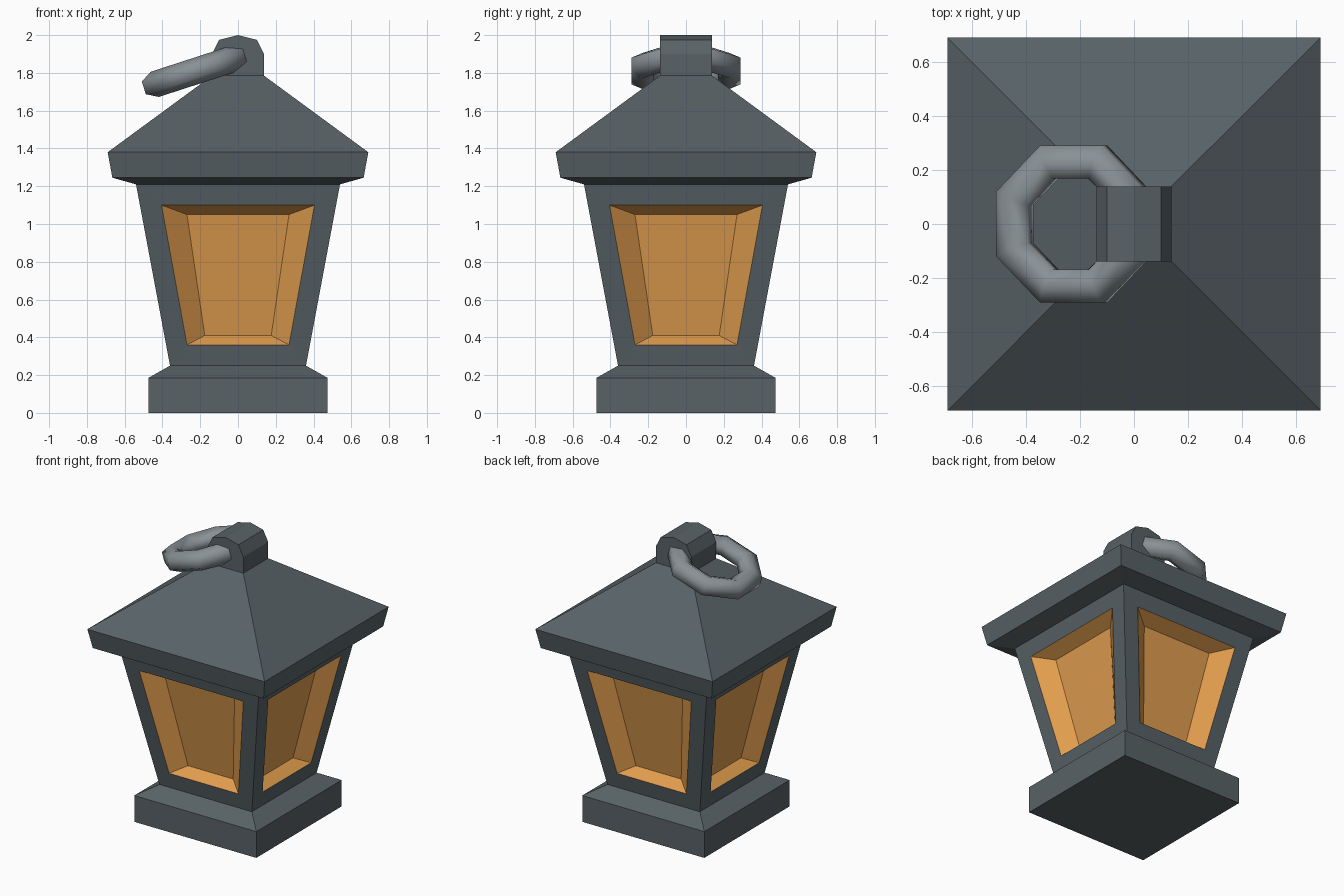
import bpy, bmesh, math
from mathutils import Matrix, Vector

if "Cube" in bpy.data.objects:
    bpy.data.objects.remove(bpy.data.objects["Cube"])


def material(name, rgb):
    m = bpy.data.materials.new(name)
    m.diffuse_color = (*rgb, 1)
    m.use_nodes = True
    m.node_tree.nodes["Principled BSDF"].inputs["Base Color"].default_value = m.diffuse_color
    return m


iron = material("dark iron", (0.098, 0.122, 0.133))
amber = material("amber glass", (0.75, 0.335, 0.076))
steel = material("grey steel", (0.25, 0.285, 0.305))


def finish(name, bm, mats):
    bmesh.ops.remove_doubles(bm, verts=bm.verts, dist=0.0005)
    bmesh.ops.recalc_face_normals(bm, faces=bm.faces)
    me = bpy.data.meshes.new(name)
    bm.to_mesh(me)
    bm.free()
    for m in mats:
        me.materials.append(m)
    ob = bpy.data.objects.new(name, me)
    bpy.context.collection.objects.link(ob)
    return ob


def square(bm, half, z):
    return [bm.verts.new((sx * half, sy * half, z))
            for sx, sy in ((-1, -1), (1, -1), (1, 1), (-1, 1))]


def bridge(bm, a, b, mat=0):
    n = len(a)
    for i in range(n):
        f = bm.faces.new((a[i], a[(i + 1) % n], b[(i + 1) % n], b[i]))
        f.material_index = mat


# lantern body: square profile (half width, height), walls between rows 2 and 3
profile = [(0.475, 0), (0.475, 0.185), (0.36, 0.25), (0.54, 1.21),
           (0.665, 1.245), (0.69, 1.38), (0.138, 1.785)]
bm = bmesh.new()
rows = [square(bm, h, z) for h, z in profile]
bm.faces.new(rows[0])
bm.faces.new(rows[-1])
for i in range(len(rows) - 1):
    if i != 2:
        bridge(bm, rows[i], rows[i + 1])


# four walls, each with a recessed amber window
def trapezoid(rot, lo, hi):
    (w0, y0, z0), (w1, y1, z1) = lo, hi
    pts = [(-w0, -y0, z0), (w0, -y0, z0), (w1, -y1, z1), (-w1, -y1, z1)]
    return [bm.verts.new(rot @ Vector(p)) for p in pts]


for k in range(4):
    rot = Matrix.Rotation(k * math.pi / 2, 3, 'Z')
    wall = trapezoid(rot, (0.36, 0.36, 0.25), (0.54, 0.54, 1.21))
    rim = trapezoid(rot, (0.27, 0.3806, 0.36), (0.405, 0.5194, 1.10))
    pane = trapezoid(rot, (0.176, 0.305, 0.41), (0.27, 0.424, 1.05))
    bridge(bm, wall, rim)
    bridge(bm, rim, pane, 1)
    bm.faces.new(pane).material_index = 1
finish("lantern_body", bm, [iron, amber])

# rounded top lug
bm = bmesh.new()
arch = [(0.138, 1.78), (0.138, 1.90), (0.10, 1.975), (0, 2.0),
        (-0.10, 1.975), (-0.138, 1.90), (-0.138, 1.78)]
front, back = [[bm.verts.new((x, y, z)) for x, z in arch] for y in (-0.138, 0.138)]
bridge(bm, front, back)
bm.faces.new(front)
bm.faces.new(back)
finish("top_lug", bm, [iron])

# tilted eight-sided carrying ring with a hexagonal section
bm = bmesh.new()
R, r = 0.248, 0.07
loops = []
for i in range(8):
    a = math.radians(22.5 + 45 * i)
    loop = []
    for j in range(6):
        t = math.radians(30 + 60 * j)
        # mitred corners: section is widened along the corner direction
        d = R + r * math.cos(t) / math.cos(math.radians(22.5))
        loop.append(bm.verts.new((d * math.cos(a), d * math.sin(a), r * math.sin(t))))
    loops.append(loop)
for i in range(8):
    bridge(bm, loops[i], loops[(i + 1) % 8])
bm.transform(Matrix.Translation((-0.223, 0, 1.81)) @ Matrix.Rotation(math.radians(-18), 4, 'Y'))
ring = finish("carrying_ring", bm, [steel])
for p in ring.data.polygons:
    p.use_smooth = True
